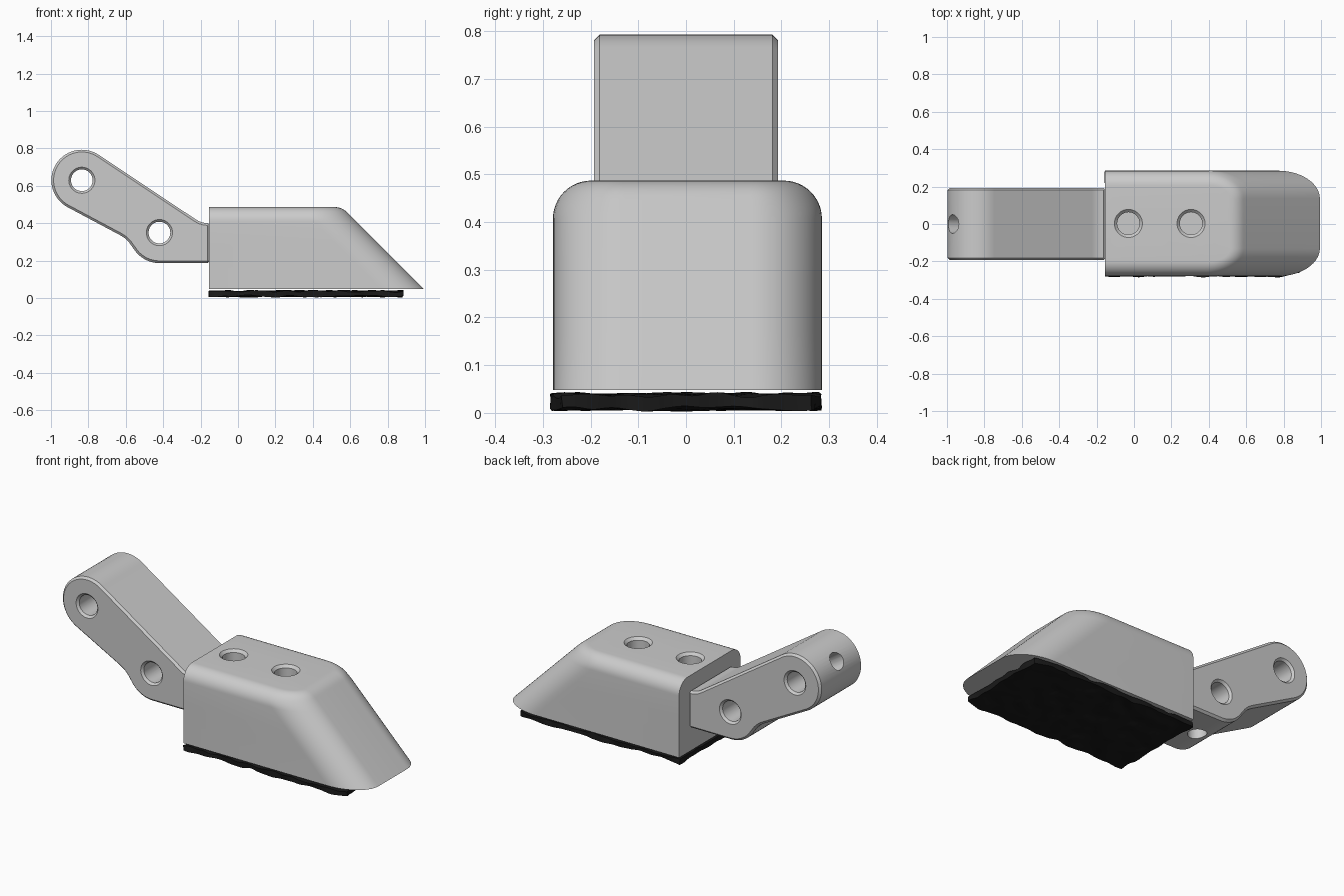
import bpy, bmesh, math
from mathutils import Vector, noise

if "Cube" in bpy.data.objects:
    bpy.data.objects.remove(bpy.data.objects["Cube"])


def make(name, bm):
    bmesh.ops.recalc_face_normals(bm, faces=bm.faces)
    me = bpy.data.meshes.new(name)
    bm.to_mesh(me)
    bm.free()
    ob = bpy.data.objects.new(name, me)
    bpy.context.collection.objects.link(ob)
    return ob


def loft(name, rings):
    bm = bmesh.new()
    loops = [[bm.verts.new(p) for p in r] for r in rings]
    n = len(loops[0])
    for a, b in zip(loops, loops[1:]):
        for i in range(n):
            j = (i + 1) % n
            bm.faces.new((a[i], a[j], b[j], b[i]))
    bm.faces.new(loops[0])
    bm.faces.new(loops[-1])
    return make(name, bm)


def revolve(name, start, axis, stations, n=40):
    """Round cutter: stations are (distance along axis, radius)."""
    q = Vector(axis).to_track_quat('Z', 'Y')
    return loft(name, [[Vector(start) + q @ Vector((r * math.cos(2 * math.pi * i / n),
                        r * math.sin(2 * math.pi * i / n), d)) for i in range(n)]
                       for d, r in stations])


def apply(ob, kind, **props):
    m = ob.modifiers.new(kind, kind)
    for k, v in props.items():
        setattr(m, k, v)
    bpy.context.view_layer.objects.active = ob
    bpy.ops.object.modifier_apply(modifier=m.name)


def cut(ob, cutter):
    apply(ob, 'BOOLEAN', operation='DIFFERENCE', solver='EXACT', object=cutter)
    bpy.data.objects.remove(cutter)


def smooth(ob):
    bpy.ops.object.select_all(action='DESELECT')
    ob.select_set(True)
    bpy.context.view_layer.objects.active = ob
    bpy.ops.object.shade_smooth_by_angle(angle=math.radians(28))


def arc(c, r, a0, a1, n):
    return [(c[0] + r * math.cos(math.radians(a0 + (a1 - a0) * i / n)),
             c[1] + r * math.sin(math.radians(a0 + (a1 - a0) * i / n))) for i in range(n + 1)]


# Wedge body: stacked plan outlines with a rounded toe and rounded top edges
BACK, TOP, BOTTOM, YC = -0.155, 0.487, 0.048, 0.003
R_TOP, R_NOSE = 0.08, 0.10
nose_x = 0.555 - R_NOSE * math.tan(math.radians(22.5))


def outline(z):
    h = max(0, z - (TOP - R_TOP))
    inset = R_TOP - math.sqrt(max(0, R_TOP ** 2 - h * h))
    h = z - (TOP - R_NOSE)
    front = 1.042 - z
    if h > R_NOSE * math.sin(math.radians(45)):
        front = nose_x + math.sqrt(max(0, R_NOSE ** 2 - h * h))
    w, b = 0.282 - inset, 0.15 - inset
    a = 1.5 * b
    half = [(BACK, w)] + [(front - a + a * math.sin(t), w - b + b * math.cos(t))
                          for t in [math.pi / 2 * i / 14 for i in range(15)]]
    pts = half + [(x, -y) for x, y in reversed(half)]
    return [(x, y + YC, z) for x, y in pts]


levels = [BOTTOM, 0.17, 0.29] + [TOP - R_TOP + R_TOP * math.sin(math.pi / 2 * i / 12) for i in range(13)]
body = loft("wedge_body", [outline(z) for z in levels])
for x in (-0.03, 0.305):
    cut(body, revolve("cutter", (x, YC, TOP - 0.2), (0, 0, 1),
                      [(0, 0.06), (0.185, 0.06), (0.2, 0.075), (0.25, 0.075)]))
smooth(body)

# Bent arm: extruded side profile with chamfered rims
P1, P2, R, W = (-0.835, 0.63), (-0.42, 0.35), 0.163, 0.193
profile = arc(P1, R, 57, 242, 28)
profile += [(-0.63, 0.336), (-0.605, 0.32), (-0.583, 0.298), (-0.565, 0.273)]
profile += arc(P2, R, 220, 270, 8)
profile += [(-0.15, 0.187), (-0.15, 0.40), (-0.18, 0.402), (-0.205, 0.409), (-0.225, 0.42)]
arm = loft("bent_arm", [[(x, y, z) for x, z in profile] for y in (-W, W)])
apply(arm, 'BEVEL', width=0.012, segments=1, limit_method='ANGLE', angle_limit=math.radians(60))

# Pivot holes across the arm, countersunk on both sides
for x, z in (P1, P2):
    cut(arm, revolve("cutter", (x, 0, z), (0, 1, 0),
                     [(-0.25, 0.07), (-W, 0.07), (-W + 0.012, 0.058),
                      (W - 0.012, 0.058), (W, 0.07), (0.25, 0.07)]))
# Small holes running from the outside into each pivot hole
for (x, z), deg in ((P1, 146.5), (P2, 270)):
    d = Vector((math.cos(math.radians(deg)), 0, math.sin(math.radians(deg))))
    cut(arm, revolve("cutter", (x, 0, z), d, [(0, 0.05), (0.25, 0.05)], 32))
smooth(arm)

# Rough dark sole pad under the body
bm = bmesh.new()
bmesh.ops.create_grid(bm, x_segments=80, y_segments=44, size=1)
for v in bm.verts:
    x = -0.155 + 1.035 * (v.co.x + 1) / 2
    t = max(0, (x - 0.77) / 0.225)
    w = 0.28 if t == 0 else 0.13 + 0.15 * math.sqrt(1 - t * t)
    v.co = (x, v.co.y * w, 0.037)
top = list(bm.verts)
new = bmesh.ops.extrude_face_region(bm, geom=list(bm.faces), use_keep_orig=True)["geom"]
for v in new:
    if isinstance(v, bmesh.types.BMVert):
        v.co.z = 0.010
for v in bm.verts:
    p = v.co.copy()
    n = noise.noise_vector(Vector((p.x * 14, p.y * 14, p.z * 60)))
    v.co += Vector((n.x * 0.008, n.y * 0.008, n.z * 0.010))
    v.co.z = min(0.046, max(0, v.co.z))
sole = make("rough_sole", bm)
mat = bpy.data.materials.new("dark_rubber")
mat.diffuse_color = (0.01, 0.01, 0.01, 1)
mat.use_nodes = True
mat.node_tree.nodes["Principled BSDF"].inputs["Base Color"].default_value = mat.diffuse_color
sole.data.materials.append(mat)
smooth(sole)
